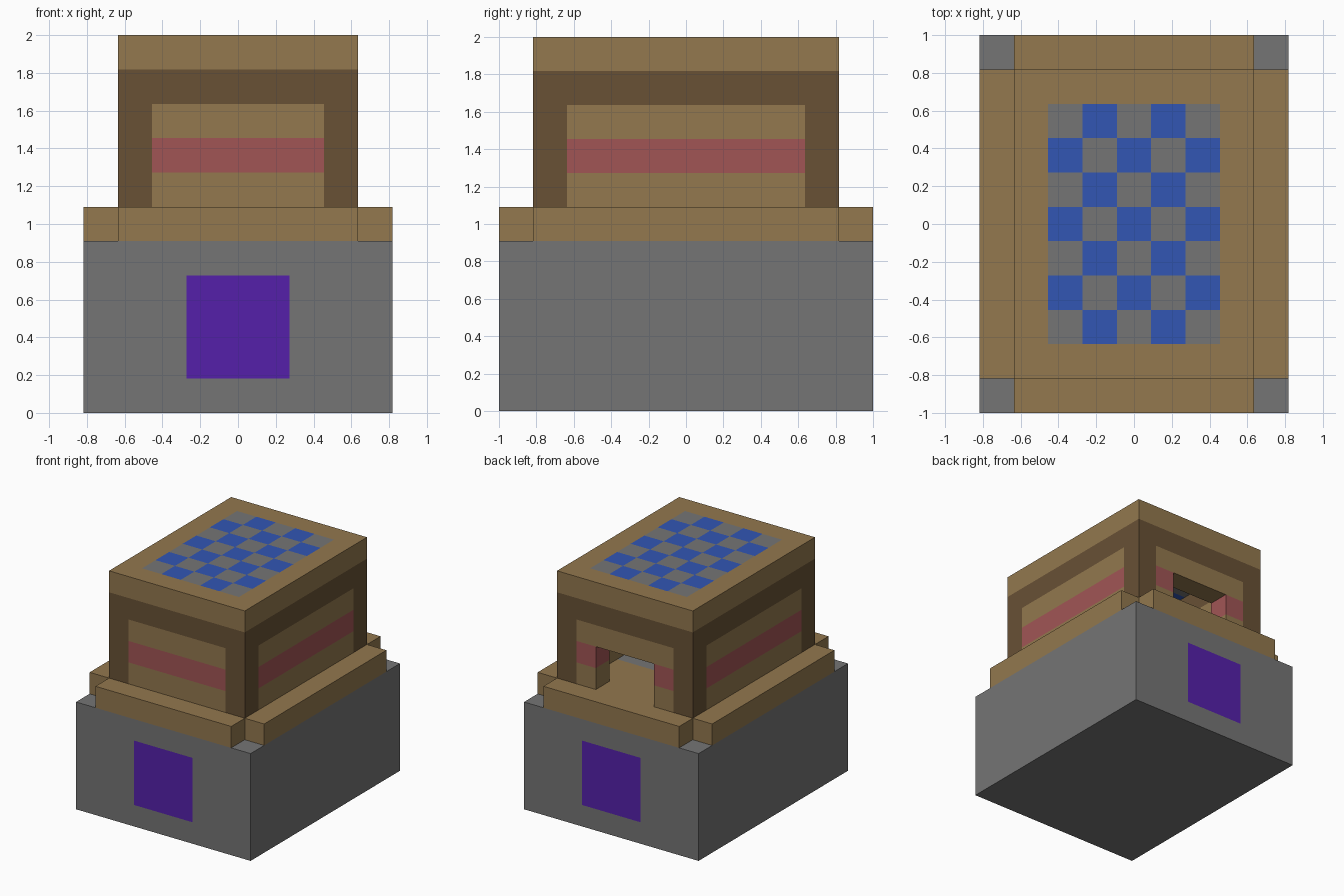
import bpy
import bmesh
from mathutils import Vector

if "Cube" in bpy.data.objects:
    bpy.data.objects.remove(bpy.data.objects["Cube"], do_unlink=True)

U = 2 / 11  # one building module


def make_material(name, rgb):
    linear = [(c / 255 / 12.92) if c < 11 else ((c / 255 + 0.055) / 1.055) ** 2.4 for c in rgb]
    mat = bpy.data.materials.new(name)
    mat.use_nodes = True
    mat.diffuse_color = (*linear, 1)
    mat.node_tree.nodes["Principled BSDF"].inputs["Base Color"].default_value = (*linear, 1)
    return mat


MATS = [
    make_material("stone grey", (117, 117, 117)),
    make_material("tan wood", (147, 120, 78)),
    make_material("dark wood", (104, 81, 53)),
    make_material("faded red", (161, 85, 85)),
    make_material("purple", (85, 32, 170)),
    make_material("blue", (50, 86, 180)),
]
GREY, TAN, DARK, RED, PURPLE, BLUE = range(len(MATS))


def block(name, low, high, rule, cuts=((), (), ())):
    """Box between two corners, sliced at the cut planes and coloured by rule(centre, normal)."""
    low, high = Vector(low), Vector(high)
    bm = bmesh.new()
    bmesh.ops.create_cube(bm, size=1)
    for v in bm.verts:
        v.co = Vector([(low[i] + high[i]) / 2 + v.co[i] * (high[i] - low[i]) for i in range(3)])
    for axis, positions in enumerate(cuts):
        normal = Vector([float(i == axis) for i in range(3)])
        for p in positions:
            geom = bm.verts[:] + bm.edges[:] + bm.faces[:]
            bmesh.ops.bisect_plane(bm, geom=geom, plane_co=normal * p, plane_no=normal)
    bm.normal_update()
    for f in bm.faces:
        f.material_index = rule(f.calc_center_median(), f.normal)
    bmesh.ops.scale(bm, vec=(U, U, U), verts=bm.verts)
    mesh = bpy.data.meshes.new(name)
    bm.to_mesh(mesh)
    bm.free()
    for mat in MATS:
        mesh.materials.append(mat)
    obj = bpy.data.objects.new(name, mesh)
    bpy.context.collection.objects.link(obj)
    return obj


def base_rule(c, n):
    square = abs(n.y) > 0.5 and abs(c.x) < 1.5 and 1 < c.z < 4
    return PURPLE if square else GREY


def floor_rule(c, n):
    inside = n.z > 0.5 and abs(c.x) < 2.5 and -3.5 < c.y < 1.5
    return GREY if inside else TAN


def wall_rule(c, n):
    if c.z > 9 or abs(c.x) > 2.5 and abs(c.y) > 3.5:
        return DARK
    return RED if 7 < c.z < 8 else TAN


def roof_rule(c, n):
    if abs(n.z) < 0.5 or abs(c.x) > 2.5 or abs(c.y) > 3.5:
        return TAN
    return BLUE if (round(c.x) + round(c.y)) % 2 == 0 else GREY


# Stone base with a painted square front and back
block("stone_base", (-4.5, -5.5, 0), (4.5, 5.5, 5), base_rule, ((-1.5, 1.5), (), (1, 4)))

# Wooden step with notched corners, and the floor
block("step_and_floor", (-3.5, -5.5, 5), (3.5, 5.5, 6), floor_rule, ((-2.5, 2.5), (-3.5, 1.5), ()))

bands = (7, 8, 9)
for side, sign in (("left", 1), ("right", -1)):
    def span(a, b):
        return sorted((sign * a, sign * b))

    # Side steps, side walls and the posts beside the doorway
    x0, x1 = span(3.5, 4.5)
    block(side + "_step", (x0, -4.5, 5), (x1, 4.5, 6), lambda c, n: TAN)
    x0, x1 = span(2.5, 3.5)
    block(side + "_wall", (x0, -4.5, 6), (x1, 4.5, 10),
          lambda c, n: wall_rule(Vector((3 * sign, c.y, c.z)), n), ((), (-3.5, 3.5), bands))
    x0, x1 = span(1.5, 2.5)
    block(side + "_door_post", (x0, 3.5, 6), (x1, 4.5, 10), wall_rule, ((), (), bands))

# Front wall, and the lintel over the doorway at the back
block("front_wall", (-2.5, -4.5, 6), (2.5, -3.5, 10), wall_rule, ((), (), bands))
block("door_lintel", (-1.5, 3.5, 8), (1.5, 4.5, 10), wall_rule, ((), (), (9,)))

# Roof with chequered tiles
columns = [i - 2.5 for i in range(6)]
rows = [i - 3.5 for i in range(8)]
block("chequered_roof", (-3.5, -4.5, 10), (3.5, 4.5, 11), roof_rule, (columns, rows, ()))
